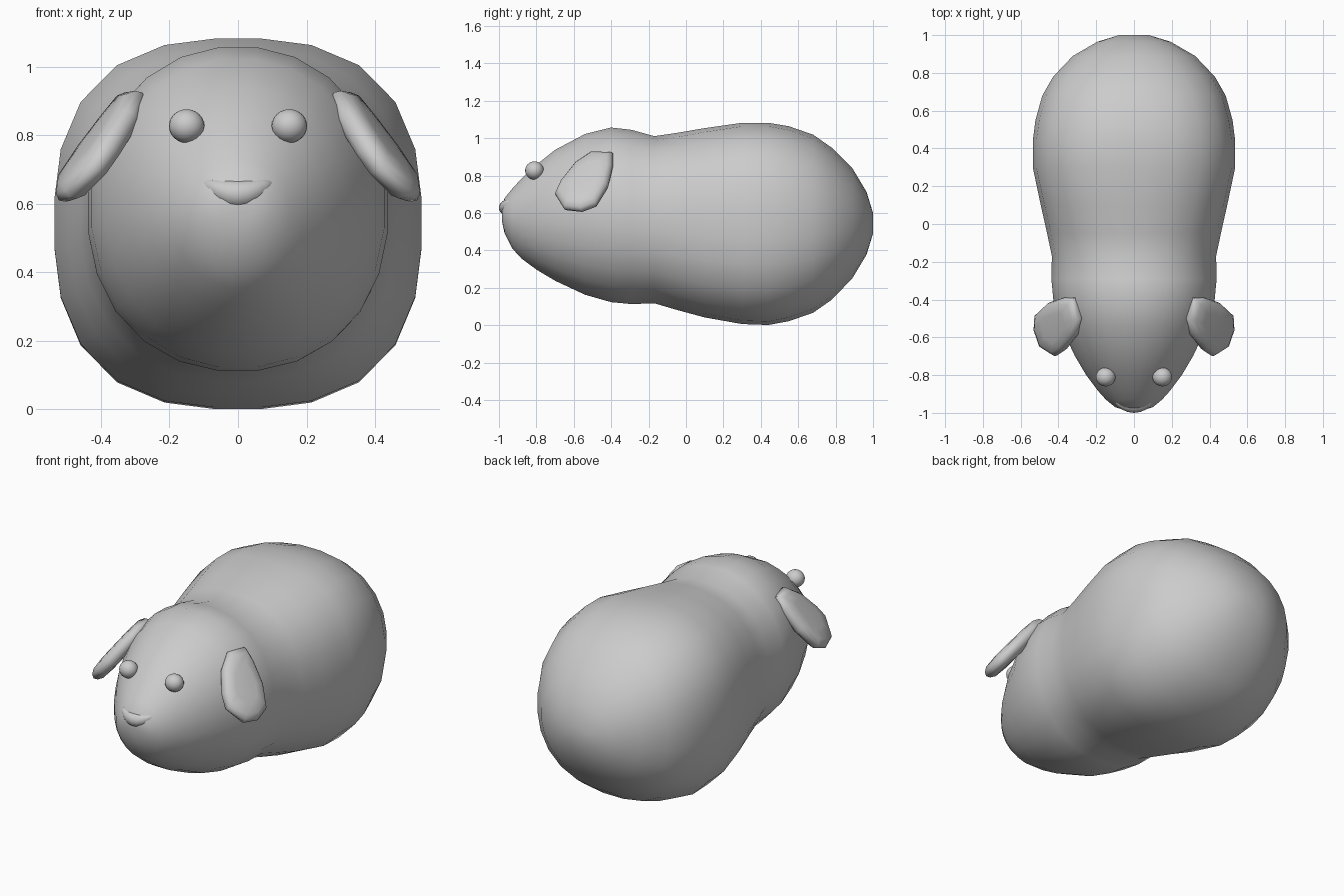
import bpy, math
from mathutils import Vector

if "Cube" in bpy.data.objects:
    bpy.data.objects.remove(bpy.data.objects["Cube"])


def make_mesh(name, rings, angle=40):
    """Skin a list of closed rings and cap both ends."""
    n = len(rings[0])
    verts = [p for r in rings for p in r]
    faces = [(k * n + i, k * n + (i + 1) % n, (k + 1) * n + (i + 1) % n, (k + 1) * n + i)
             for k in range(len(rings) - 1) for i in range(n)]
    faces.append(tuple(reversed(range(n))))
    faces.append(tuple(range(len(verts) - n, len(verts))))
    me = bpy.data.meshes.new(name)
    me.from_pydata(verts, [], faces)
    ob = bpy.data.objects.new(name, me)
    bpy.context.collection.objects.link(ob)
    bpy.ops.object.select_all(action='DESELECT')
    ob.select_set(True)
    bpy.context.view_layer.objects.active = ob
    bpy.ops.object.mode_set(mode='EDIT')
    bpy.ops.mesh.select_all(action='SELECT')
    bpy.ops.mesh.normals_make_consistent(inside=False)
    bpy.ops.object.mode_set(mode='OBJECT')
    bpy.ops.object.shade_smooth_by_angle(angle=math.radians(angle))
    return ob


def section(y, top, bottom, half, power, n=24):
    """Rounded-square cross-section across the body."""
    mid, h = (top + bottom) / 2, (top - bottom) / 2
    pts = []
    for i in range(n):
        a = 2 * math.pi * (i + 0.5) / n
        c, s = math.cos(a), math.sin(a)
        r = (abs(c) ** power + abs(s) ** power) ** (-1 / power)
        pts.append((half * r * c, y, mid + h * r * s))
    return pts


# Head and body as one skin: y, top, bottom, half width, squareness
stations = [
    (-0.985, 0.63, 0.56, 0.05, 2.0),
    (-0.97, 0.68, 0.49, 0.10, 2.0),
    (-0.93, 0.73, 0.41, 0.15, 2.0),
    (-0.88, 0.785, 0.355, 0.195, 2.0),
    (-0.80, 0.86, 0.295, 0.255, 2.0),
    (-0.70, 0.94, 0.235, 0.315, 2.05),
    (-0.54, 1.025, 0.16, 0.39, 2.1),
    (-0.40, 1.06, 0.12, 0.43, 2.1),
    (-0.29, 1.047, 0.11, 0.44, 2.15),
    (-0.17, 1.013, 0.115, 0.437, 2.2),
    (-0.05, 1.03, 0.08, 0.462, 2.3),
    (0.10, 1.055, 0.04, 0.495, 2.45),
    (0.30, 1.083, 0.005, 0.537, 2.6),
    (0.44, 1.083, 0.0, 0.537, 2.6),
    (0.55, 1.065, 0.02, 0.523, 2.5),
    (0.68, 1.02, 0.065, 0.487, 2.4),
    (0.78, 0.95, 0.135, 0.43, 2.3),
    (0.89, 0.84, 0.25, 0.325, 2.2),
    (0.965, 0.715, 0.375, 0.195, 2.1),
    (1.0, 0.60, 0.49, 0.08, 2.0),
]
make_mesh("head_and_body", [section(*s) for s in stations])

# Ears: side outline (y, z) laid on a slanted plane and thickened
outline = [(-0.39, 0.92), (-0.50, 0.925), (-0.59, 0.865), (-0.67, 0.765), (-0.70, 0.70),
           (-0.65, 0.62), (-0.56, 0.61), (-0.48, 0.64), (-0.415, 0.745), (-0.39, 0.85)]
cy, cz = -0.54, 0.77
normal = Vector((1, -0.25, 0.82)).normalized()
layers = [(0.5, -0.042), (0.82, -0.036), (0.95, -0.02), (1.0, 0.0),
          (0.95, 0.02), (0.82, 0.036), (0.5, 0.042)]
for side, label in ((1, "left"), (-1, "right")):
    rings = []
    for scale, depth in layers:
        ring = []
        for y, z in outline:
            yy, zz = cy + (y - cy) * scale, cz + (z - cz) * scale
            x = 0.30 + 0.82 * (0.90 - zz) + 0.25 * (yy + 0.5)
            p = Vector((x, yy, zz)) + normal * depth
            ring.append((side * p.x, p.y, p.z))
        rings.append(ring)
    make_mesh("ear_" + label, rings, 60)


def ball(name, loc, size):
    bpy.ops.mesh.primitive_uv_sphere_add(segments=20, ring_count=12, radius=1, location=loc)
    ob = bpy.context.object
    ob.name = name
    ob.scale = size
    bpy.ops.object.transform_apply(location=False, rotation=False, scale=True)
    bpy.ops.object.shade_smooth()
    return ob


# Eyes
for side, label in ((1, "left"), (-1, "right")):
    ball("eye_" + label, (side * 0.15, -0.81, 0.827), (0.052, 0.05, 0.049))

# Nose, bent so its corners turn up and back
nose = ball("nose", (0, -0.955, 0.628), (0.106, 0.045, 0.042))
for v in nose.data.vertices:
    bend = (v.co.x / 0.106) ** 2
    v.co.z += 0.03 * bend
    v.co.y += 0.025 * bend
